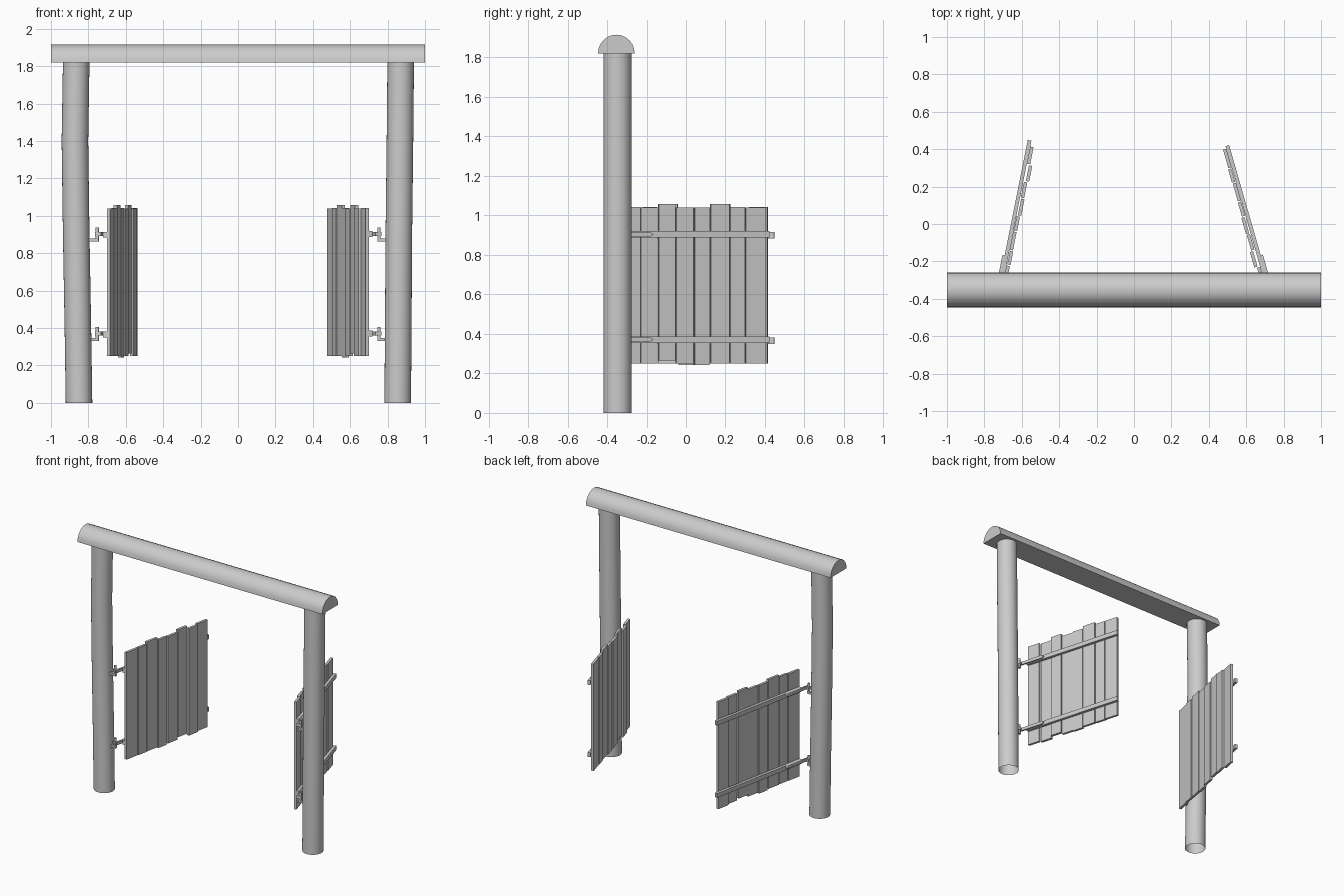
import bpy, bmesh
from math import sin, cos, pi, radians
from mathutils import Vector

if "Cube" in bpy.data.objects:
    bpy.data.objects.remove(bpy.data.objects["Cube"], do_unlink=True)

grey = bpy.data.materials.new("plain_grey")
grey.use_nodes = True
COLOUR = (0.6, 0.6, 0.6, 1)
grey.diffuse_color = COLOUR
grey.node_tree.nodes["Principled BSDF"].inputs["Base Color"].default_value = COLOUR


def finish(name, bm, smooth=False):
    bmesh.ops.recalc_face_normals(bm, faces=bm.faces)
    mesh = bpy.data.meshes.new(name)
    bm.to_mesh(mesh)
    bm.free()
    mesh.materials.append(grey)
    obj = bpy.data.objects.new(name, mesh)
    bpy.context.collection.objects.link(obj)
    if smooth:
        bpy.ops.object.select_all(action="DESELECT")
        obj.select_set(True)
        bpy.context.view_layer.objects.active = obj
        bpy.ops.object.shade_smooth_by_angle(angle=radians(40))
    return obj


def loft(name, rings, caps=True, smooth=False):
    """Skin a list of equal closed rings."""
    bm = bmesh.new()
    rows = [[bm.verts.new(p) for p in ring] for ring in rings]
    n = len(rows[0])
    for a, b in zip(rows, rows[1:]):
        for i in range(n):
            j = (i + 1) % n
            bm.faces.new((a[i], a[j], b[j], b[i]))
    if caps:
        bm.faces.new(rows[0])
        bm.faces.new(rows[-1])
    return finish(name, bm, smooth)


def circle(x, y, z, r, n):
    return [Vector((x + r * cos(2 * pi * i / n), y + r * sin(2 * pi * i / n), z))
            for i in range(n)]


# Half-round top beam
def beam_ring(x):
    return [Vector((x, -0.353 + 0.093 * cos(pi * i / 12), 1.82 + 0.095 * sin(pi * i / 12)))
            for i in range(13)]


loft("top_beam", [beam_ring(-1), beam_ring(1)], smooth=True)

# Slightly crooked round posts, open at the ends
HEIGHTS = (0, 0.4, 0.9, 1.4, 1.82)
POST_X = {"right": (-0.85, -0.856, -0.865, -0.872, -0.865),
          "left": (0.854, 0.857, 0.86, 0.866, 0.87)}
for side, xs in POST_X.items():
    rings = [circle(x, -0.347, z, 0.071, 32) for x, z in zip(xs, HEIGHTS)]
    loft(side + "_post", rings, caps=False, smooth=True)

# Plank rows: width, bottom, top, inward shift
PLANKS = [(0.099, 0.25, 1.042, 0.0), (0.092, 0.25, 1.04, 0.013),
          (0.092, 0.265, 1.058, 0.004), (0.096, 0.25, 1.04, 0.007),
          (0.084, 0.242, 1.041, 0.002), (0.105, 0.25, 1.058, 0.0),
          (0.08, 0.25, 1.043, 0.003), (0.108, 0.25, 1.04, 0.0)]
GAP = 0.006


def build_gate(side, sign, angle, origin_x, origin_y, planks, batten_end, drop):
    s, c = sin(radians(angle)), cos(radians(angle))

    # u runs from the hinge to the free end, n points outwards
    def place(u, n, z):
        return Vector((sign * (origin_x - u * s + n * c), origin_y + u * c + n * s, z))

    def slab(name, outline, n0, n1):
        return loft(f"{side}_{name}", [[place(u, n, z) for u, z in outline] for n in (n0, n1)])

    def box(name, u0, u1, n0, n1, z0, z1):
        return slab(name, [(u0, z0), (u1, z0), (u1, z1), (u0, z1)], n0, n1)

    # Upright planks
    u = 0
    for i, (width, z0, z1, shift) in enumerate(planks, 1):
        box(f"gate_plank_{i}", u, u + width - GAP, -shift, 0.018 - shift, z0, z1)
        u += width

    for level, z in (("lower", 0.371), ("upper", 0.904)):
        # Cross batten
        zb = z - drop
        box(level + "_batten", 0, batten_end, 0.018, 0.038, zb - 0.016, zb + 0.016)
        # Pointed hinge strap with its eye
        slab(level + "_hinge_strap",
             [(-0.055, z - 0.011), (0.135, z - 0.011), (0.152, z),
              (0.135, z + 0.011), (-0.055, z + 0.011)], 0.038, 0.05)
        box(level + "_hinge_eye", -0.057, -0.033, 0.05, 0.072, z - 0.011, z + 0.011)
        # Upright pin and the arm into the post
        pin = place(-0.045, 0.061, 0)
        loft(f"{side}_{level}_hinge_pin",
             [circle(pin.x, pin.y, h, 0.009, 12) for h in (z - 0.04, z + 0.035)], smooth=True)
        arm = [[Vector((x, pin.y + 0.009 * a, z - 0.032 + 0.008 * b))
                for a, b in ((-1, -1), (1, -1), (1, 1), (-1, 1))]
               for x in (pin.x - sign * 0.008, sign * 0.82)]
        loft(f"{side}_{level}_hinge_arm", arm)


build_gate("left", 1, 16, 0.683, -0.324, PLANKS, 0.765, 0)
build_gate("right", -1, 11.3, 0.684, -0.325, PLANKS[::-1], 0.782, 0.005)
